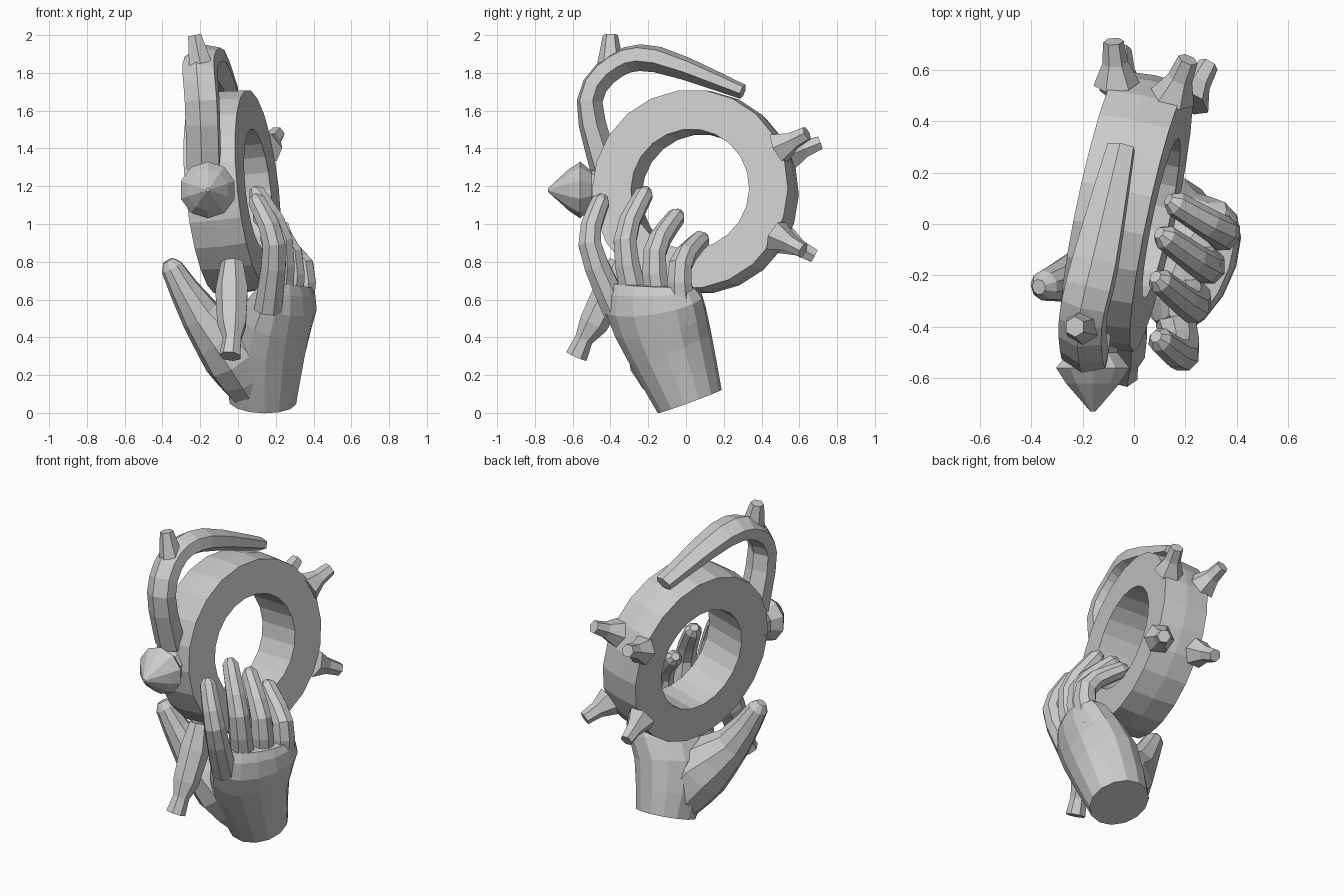
import bpy
import bmesh
import math
from mathutils import Vector, Matrix

cube = bpy.data.objects.get("Cube")
if cube:
    bpy.data.objects.remove(cube, do_unlink=True)

grey = (.6, .6, .6, 1)
clay = bpy.data.materials.new("grey clay")
clay.use_nodes = True
clay.diffuse_color = grey
clay.node_tree.nodes["Principled BSDF"].inputs["Base Color"].default_value = grey


def finish(name, bm):
    """Turn the bmesh into a named object with the clay material."""
    bmesh.ops.recalc_face_normals(bm, faces=bm.faces)
    mesh = bpy.data.meshes.new(name)
    bm.to_mesh(mesh)
    bm.free()
    mesh.materials.append(clay)
    part = bpy.data.objects.new(name, mesh)
    bpy.context.collection.objects.link(part)
    return part


def bridge(bm, first, second):
    """Join two vertex loops with quads."""
    for i in range(len(first)):
        bm.faces.new((first[i - 1], first[i], second[i], second[i - 1]))


def spline(points, steps):
    """Smooth curve through points; radii are carried along as extra coordinates."""
    points = [Vector(p) for p in points]
    last = len(points) - 1
    curve = []
    for i in range(last):
        start, end = points[i], points[i + 1]
        leave = (end - points[max(i - 1, 0)]) / 2
        arrive = (points[min(i + 2, last)] - start) / 2
        for step in range(steps):
            t = step / steps
            ease = t * t * (3 - 2 * t)
            curve.append(start.lerp(end, ease)
                         + leave * t * (1 - t) ** 2 - arrive * t * t * (1 - t))
    return curve + [points[last]]


def tube(name, points, sides=8, steps=2, side=Vector((1, 0, 0)), rounded=False):
    """Loft ellipses along x, y, z, radius along the side axis, radius across it."""
    curve = spline(points, steps)
    if rounded:
        cap = curve[-1].copy()
        forward = (curve[-1] - curve[-2]).xyz.normalized() * cap[3]
        cap = Vector((*(cap.xyz + forward * .7), *(r / 2 for r in cap[3:])))
        curve.append(cap)
    bm = bmesh.new()
    loops = []
    for i, section in enumerate(curve):
        before, after = curve[max(i - 1, 0)], curve[min(i + 1, len(curve) - 1)]
        tangent = (after - before).xyz.normalized()
        along = (side - tangent * side.dot(tangent)).normalized()
        across = tangent.cross(along)
        loop = []
        for k in range(sides):
            angle = math.tau * (k + .5) / sides
            offset = (along * math.cos(angle) * section[3]
                      + across * math.sin(angle) * section[len(section) - 1])
            loop.append(bm.verts.new(section.xyz + offset))
        loops.append(loop)
    for first, second in zip(loops, loops[1:]):
        bridge(bm, first, second)
    bm.faces.new(loops[0])
    bm.faces.new(loops[-1])
    return finish(name, bm)


def make_ring(name, centre, outer, inner, half_width, sides):
    """Thick flat-sided ring with a slightly crowned rim, turned and leaning."""
    profile = [(-half_width, outer), (0, outer * 1.02), (half_width, outer),
               (half_width, inner), (-half_width, inner)]
    bm = bmesh.new()
    loops = []
    for x, radius in profile:
        angles = [math.tau * k / sides for k in range(sides)]
        loops.append([bm.verts.new((x, radius * math.cos(a), radius * math.sin(a)))
                      for a in angles])
    for i in range(len(loops)):
        bridge(bm, loops[i - 1], loops[i])
    ring = finish(name, bm)
    turn = Matrix.Rotation(math.radians(-12), 4, 'Z')
    lean = Matrix.Rotation(math.radians(-6), 4, 'Y')
    ring.matrix_world = Matrix.Translation(centre) @ turn @ lean


# Ring
ring_centre = Vector((-.03, .05, 1.17))
make_ring("ring", ring_centre, outer=.53, inner=.32, half_width=.14, sides=22)

# Arched strap and its small horn
tube("strap", [(-.18, -.43, 1.3, .1, .08), (-.19, -.51, 1.65, .1, .07),
               (-.2, -.37, 1.84, .1, .07), (-.15, -.15, 1.87, .1, .07),
               (-.05, .3, 1.7, .06, .04)], sides=6, steps=3,
     side=Vector((.95, -.2, .2)))
tube("strap_horn", [(-.2, -.4, 1.85, .07), (-.23, -.4, 2, .04)], sides=6)

# Pointed bud at the front of the ring
bud_profile = [(-.42, .12), (-.5, .1), (-.56, .15), (-.62, .11), (-.73, .01)]
tube("bud", [(-.16, y, 1.18, radius) for y, radius in bud_profile], sides=10, steps=1)

# Stubby pegs at the back, rooted towards the ring centre
peg_ends = {"upper_left_peg": (.21, .64, 1.48), "upper_right_peg": (-.08, .71, 1.43),
            "lower_left_peg": (.29, .62, .86), "lower_right_peg": (-.05, .68, .83)}
for name, end in peg_ends.items():
    end = Vector(end)
    root = end.lerp(ring_centre, .25)
    neck = root.lerp(end, .5)
    tube(name, [(*root, .09), (*neck, .05), (*end, .04)], sides=6, steps=1,
         side=Vector((0, 0, 1)))

# Hanging tail under the front of the ring
tube("tail", [(-.03, -.35, .8, .06), (-.03, -.4, .65, .09), (-.03, -.49, .47, .08),
              (-.03, -.54, .39, .05), (-.04, -.58, .3, .06)], sides=7, steps=1)

# Wrist and palm, flattened along the knuckle line
tube("palm", [(.13, .02, .06, .18, .18), (.15, -.09, .36, .21, .24),
              (.24, -.17, .58, .16, .28), (.26, -.18, .68, .1, .23)],
     sides=14, side=Vector((.9, -.4, 0)))

# Thumb with its broad heel merging into the palm
tube("thumb", [(.09, -.04, .14, .15), (-.01, -.13, .32, .19),
               (-.2, -.2, .52, .11), (-.35, -.24, .77, .06)],
     sides=9, rounded=True)

# Curled fingers, spaced evenly along the knuckles and bowed outwards
index_knuckle = Vector((.16, -.37, .55))
little_knuckle = Vector((.32, -.02, .52))
finger_tips = {"index_finger": (.1, -.45, 1.12), "middle_finger": (.1, -.22, 1.16),
               "ring_finger": (.12, -.05, 1.04), "little_finger": (.16, .08, .92)}
for i, (name, tip) in enumerate(finger_tips.items()):
    share = i / 3
    knuckle = index_knuckle.lerp(little_knuckle, share)
    tip = Vector(tip)
    bow = Vector((.06 + .04 * share, -.1 + .04 * share, .06))
    middle = knuckle.lerp(tip, .5) + bow
    tube(name, [(*knuckle, .08), (*middle, .065), (*tip, .05)], steps=3,
         side=Vector((0, 1, 0)), rounded=True)
